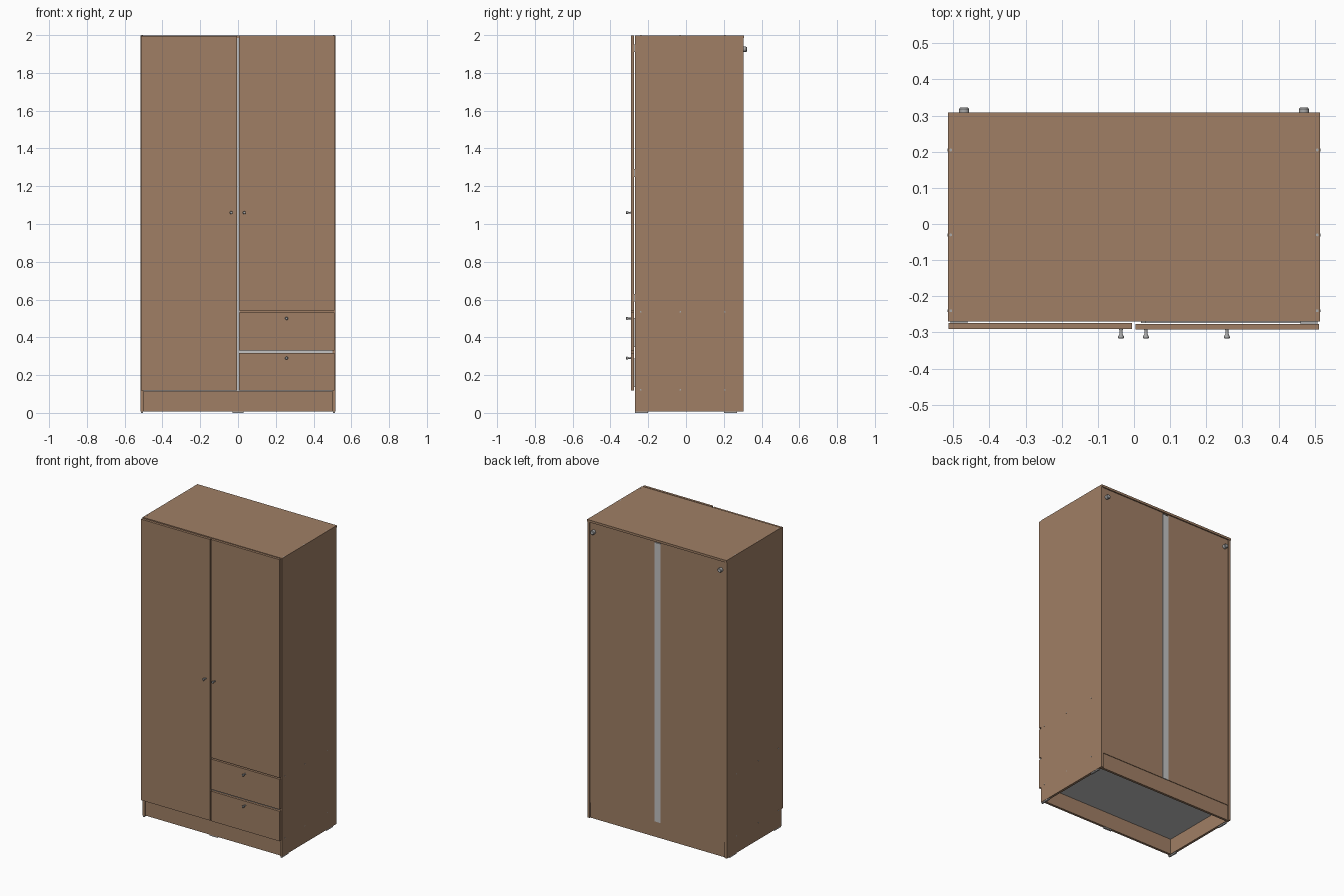
import bpy, bmesh, math
from mathutils import Matrix

cube = bpy.data.objects.get("Cube")
if cube:
    bpy.data.objects.remove(cube, do_unlink=True)


def material(name, rgb):
    m = bpy.data.materials.new(name)
    m.use_nodes = True
    m.diffuse_color = (*rgb, 1)
    m.node_tree.nodes["Principled BSDF"].inputs["Base Color"].default_value = (*rgb, 1)
    return m


WOOD = material("brown wood", (0.35, 0.212, 0.13))
GREY = material("light grey", (0.55, 0.55, 0.55))
METAL = material("grey metal", (0.4, 0.4, 0.4))


def finish(name, bm, mat):
    me = bpy.data.meshes.new(name)
    bmesh.ops.recalc_face_normals(bm, faces=bm.faces)
    bm.to_mesh(me)
    bm.free()
    me.materials.append(mat)
    ob = bpy.data.objects.new(name, me)
    bpy.context.collection.objects.link(ob)
    return ob


def box(name, x, y, z, mat=WOOD):
    """Box from (min, max) pairs on each axis."""
    bm = bmesh.new()
    bmesh.ops.create_cube(bm, size=1)
    for v in bm.verts:
        v.co = [(a + b) / 2 + c * (b - a) for (a, b), c in zip((x, y, z), v.co)]
    return finish(name, bm, mat)


def turned(name, pos, axis, profile, mat=METAL, sides=16):
    """Round part: profile of (radius, distance) along an axis from pos."""
    bm = bmesh.new()
    rings = []
    for r, h in profile:
        rings.append([bm.verts.new((r * math.cos(2 * math.pi * i / sides),
                                    r * math.sin(2 * math.pi * i / sides), h))
                      for i in range(sides)])
    for a, b in zip(rings, rings[1:]):
        for i in range(sides):
            j = (i + 1) % sides
            bm.faces.new((a[i], a[j], b[j], b[i])).smooth = True
    bm.faces.new(rings[0])
    bm.faces.new(rings[-1])
    turn = {"x": Matrix.Rotation(math.pi / 2, 4, "Y"),
            "-x": Matrix.Rotation(-math.pi / 2, 4, "Y"),
            "y": Matrix.Rotation(-math.pi / 2, 4, "X"),
            "-y": Matrix.Rotation(math.pi / 2, 4, "X"),
            "z": Matrix.Identity(4)}[axis]
    bmesh.ops.transform(bm, matrix=Matrix.Translation(pos) @ turn, verts=bm.verts)
    for e in bm.edges:
        if e.calc_face_angle(0) > 0.6:
            e.smooth = False
    return finish(name, bm, mat)


W, FRONT, BACK, T = 0.515, -0.27, 0.308, 0.016
INNER = W - T

# Carcass
box("top_panel", (-W, W), (FRONT, BACK), (1.984, 1.999))
box("bottom_panel", (-INNER, INNER), (FRONT, 0.295), (0.112, 0.128), GREY)
box("divider", (-0.008, 0.008), (FRONT, 0.294), (0.128, 1.984), GREY)
box("front_plinth", (-INNER, INNER), (-0.262, -0.246), (0.008, 0.112))
box("back_plinth", (-INNER, INNER), (0.28, 0.296), (0.008, 0.112))
for side, s in (("left", 1), ("right", -1)):
    box(side + "_side", sorted((s * INNER, s * W)), (FRONT, 0.304), (0.008, 1.984))
    box(side + "_shelf", sorted((s * 0.008, s * INNER)), (-0.265, 0.294), (0.527, 0.543))
    box(side + "_back_panel", sorted((s * 0.02, s * INNER)), (0.294, 0.3), (0.112, 1.984))
    for y in (-0.235, 0.235):
        box(side + "_foot_pad", sorted((s * 0.503, s * 0.513)),
            (y - 0.035, y + 0.035), (0, 0.008), METAL)
    # Wall bumpers at the upper back corners
    turned(side + "_wall_bumper", (s * 0.47, 0.3, 1.925), "y",
           [(0.014, 0), (0.014, 0.018), (0.011, 0.022)])
    # Assembly screws
    for y in (-0.24, -0.03, 0.205):
        turned(side + "_top_screw", (s * 0.507, y, 1.998), "z", [(0.004, 0), (0.004, 0.002)])
        for z in (0.122, 0.535):
            turned(side + "_side_screw", (s * (W - 0.001), y, z),
                   "x" if s > 0 else "-x", [(0.004, 0), (0.004, 0.002)])
    # Hinges
    for z in (0.61, 1.27, 1.93):
        box(side + "_hinge", sorted((s * 0.46, s * 0.508)), (-0.276, -0.262),
            (z - 0.02, z + 0.02), METAL)
box("back_joining_strip", (-0.023, 0.023), (0.294, 0.301), (0.112, 1.975), GREY)
box("centre_foot_pad", (-0.03, 0.03), (-0.26, -0.248), (0, 0.008), METAL)

# Doors
box("right_door", (-0.513, -0.005), (-0.29, -0.274), (0.118, 1.994))
box("left_door", (0.004, 0.512), (-0.292, -0.276), (0.541, 1.998))

# Drawers: wooden fronts with pale boxes behind
for name, lo, hi in (("lower", 0.118, 0.318), ("upper", 0.33, 0.532)):
    box(name + "_drawer_front", (0.004, 0.512), (-0.292, -0.276), (lo, hi))
    top = hi - 0.03
    base = lo + 0.02
    box(name + "_drawer_base", (0.02, 0.488), (-0.274, 0.22), (base, base + 0.008), GREY)
    for x in (0.02, 0.476):
        box(name + "_drawer_side", (x, x + 0.012), (-0.274, 0.22), (base, top), GREY)
    box(name + "_drawer_back", (0.02, 0.488), (0.208, 0.22), (base, top), GREY)
box("drawer_rail", (0.008, INNER), (-0.27, -0.25), (0.314, 0.332), GREY)

# Knobs
KNOB = [(0.006, 0), (0.0045, 0.004), (0.0045, 0.015), (0.008, 0.021), (0.008, 0.025), (0.006, 0.027)]
for name, x, z in (("right_door", -0.036, 1.06), ("left_door", 0.033, 1.06),
                   ("upper_drawer", 0.257, 0.5), ("lower_drawer", 0.257, 0.29)):
    turned(name + "_knob", (x, -0.29, z), "-y", KNOB)
